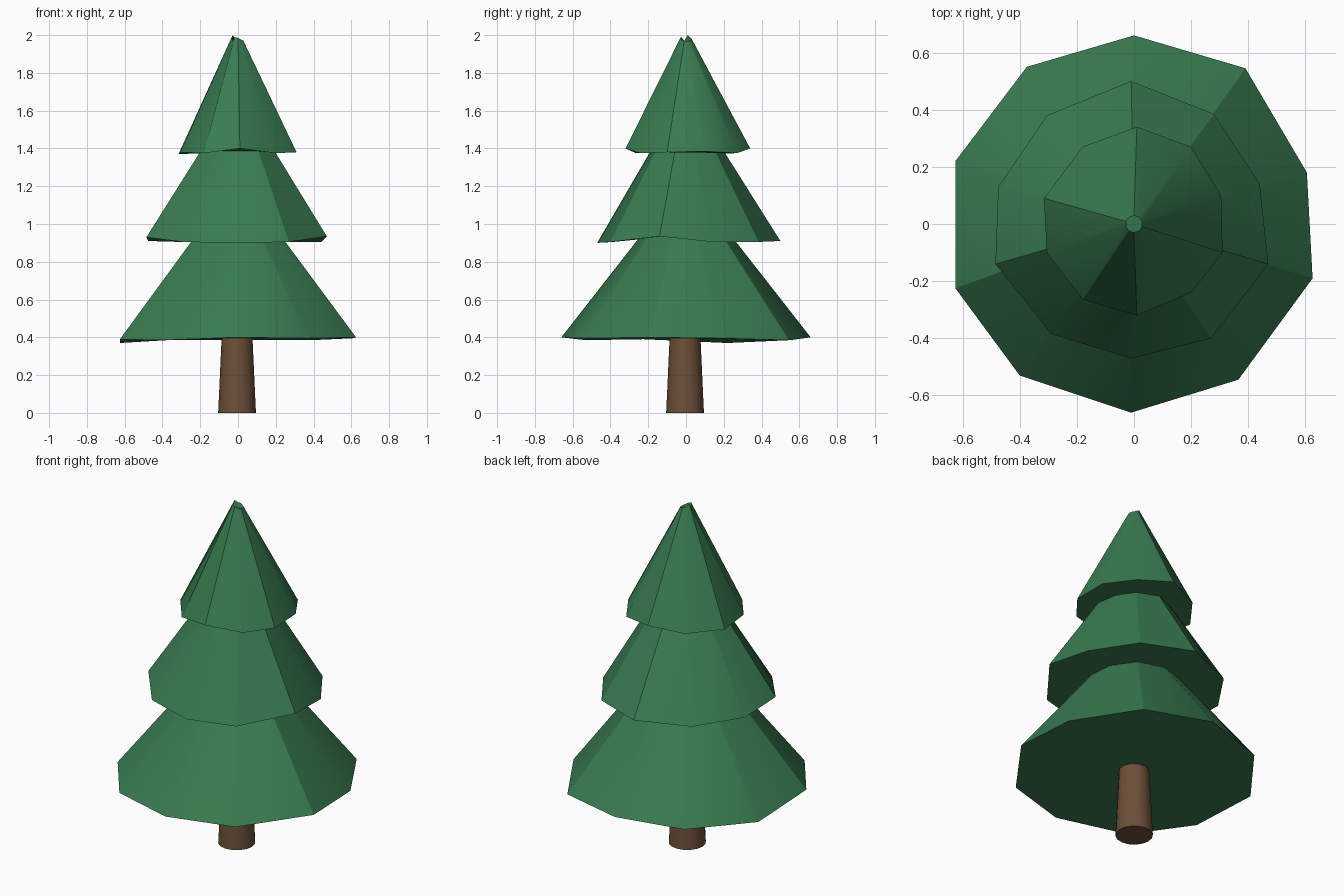
import bpy
import bmesh
from math import sin, cos, pi, radians

cube = bpy.data.objects.get("Cube")
if cube:
    bpy.data.objects.remove(cube, do_unlink=True)


def make_material(name, colour):
    mat = bpy.data.materials.new(name)
    mat.use_nodes = True
    mat.diffuse_color = colour
    shader = mat.node_tree.nodes["Principled BSDF"]
    shader.inputs["Base Color"].default_value = colour
    shader.inputs["Roughness"].default_value = 0.9
    return mat


def loft(name, lower, upper, mat, angle):
    """Close two matching rings of points into one solid."""
    bm = bmesh.new()
    low = [bm.verts.new(p) for p in lower]
    high = [bm.verts.new(p) for p in upper]
    count = len(low)
    for i in range(count):
        j = (i + 1) % count
        bm.faces.new((low[i], low[j], high[j], high[i]))
    bm.faces.new(low)
    bm.faces.new(high)
    bmesh.ops.recalc_face_normals(bm, faces=bm.faces[:])
    mesh = bpy.data.meshes.new(name)
    bm.to_mesh(mesh)
    bm.free()
    mesh.materials.append(mat)
    obj = bpy.data.objects.new(name, mesh)
    bpy.context.collection.objects.link(obj)
    bpy.ops.object.select_all(action="DESELECT")
    obj.select_set(True)
    bpy.context.view_layer.objects.active = obj
    bpy.ops.object.shade_smooth_by_angle(angle=radians(angle))
    return obj


def ring(radius, z, sides, x=0.0, y=0.0):
    """Regular ring, clockwise from the back."""
    steps = [2 * pi * i / sides for i in range(sides)]
    return [(x + radius * sin(a), y + radius * cos(a), z) for a in steps]


green = make_material("needle green", (0.04, 0.2, 0.08, 1))
brown = make_material("bark brown", (0.15, 0.08, 0.04, 1))

# Trunk: gently tapered, running up inside the lowest tier
loft("trunk", ring(0.1, 0, 16, -0.005, -0.005),
     ring(0.077, 0.5, 16, -0.005, -0.005), brown, 40)

# Uneven hand-cut rims, clockwise from the back
low_rim = [(0, .66, .4), (.39, .545, .385), (.605, .18, .395), (.625, -.19, .4),
           (.365, -.545, .395), (-.01, -.66, .4), (-.4, -.53, .385),
           (-.625, -.225, .39), (-.625, .22, .37), (-.375, .55, .385)]
mid_rim = [(-.01, .5, .91), (.28, .385, .905), (.44, .14, .905), (.47, -.14, .935),
           (.27, -.4, .905), (-.01, -.47, .9), (-.29, -.385, .905),
           (-.485, -.14, .93), (-.475, .13, .91), (-.305, .38, .905)]
top_rim = [(.01, .34, 1.4), (.2, .27, 1.375), (.305, .1, 1.385), (.31, -.1, 1.38),
           (.2, -.24, 1.375), (.01, -.32, 1.4), (-.18, -.265, 1.375),
           (-.305, -.1, 1.38), (-.315, .09, 1.37), (-.18, .27, 1.375)]

# Ragged tip of the topmost tier
tip_heights = [1.98, 1.97, 1.97, 1.97, 1.975, 1.985, 1.99, 1.97, 2.0, 1.985]
tip = [(x, y, z) for (x, y, _), z in zip(ring(0.03, 0, 10), tip_heights)]

loft("lower_branches", low_rim, ring(0.05, 1.18, 10), green, 30)
loft("middle_branches", mid_rim, ring(0.04, 1.64, 10), green, 30)
loft("upper_branches", top_rim, tip, green, 30)
